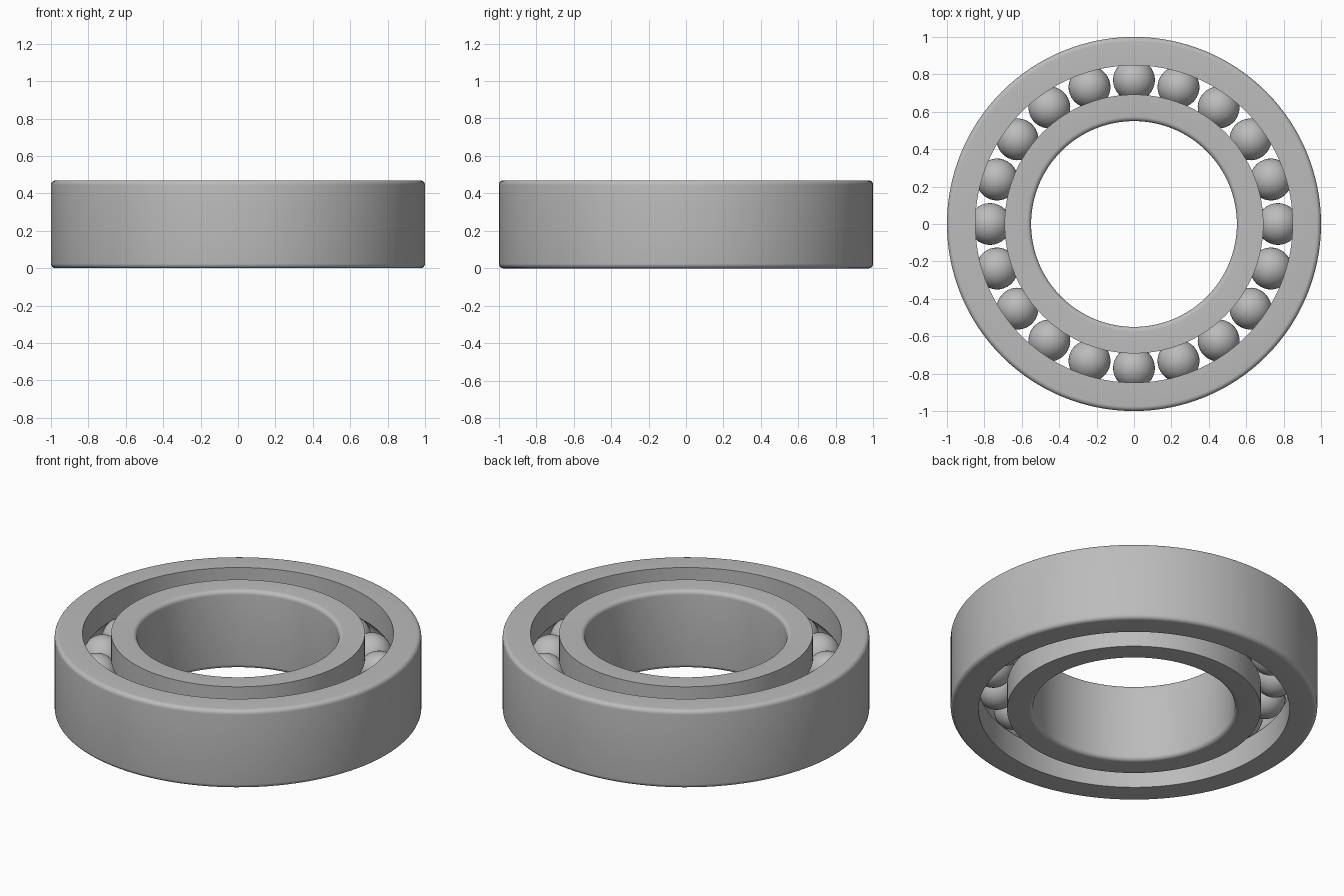
import bpy
import bmesh
from math import sin, cos, pi, sqrt, radians, atan2

HEIGHT = 0.47
MID = HEIGHT / 2
PITCH = 0.77        # radius of the circle the balls run on
BALL = 0.112        # ball radius
GAP = 0.078         # half the clearance between the rings
FILLET = 0.025
BALLS = 20
SEGMENTS = 128

cube = bpy.data.objects.get("Cube")
if cube:
    bpy.data.objects.remove(cube, do_unlink=True)

steel = bpy.data.materials.new("grey steel")
steel.use_nodes = True
colour = (0.5, 0.5, 0.5, 1)
steel.diffuse_color = colour
steel.node_tree.nodes["Principled BSDF"].inputs["Base Color"].default_value = colour


def finish(name, bm):
    bmesh.ops.recalc_face_normals(bm, faces=bm.faces)
    mesh = bpy.data.meshes.new(name)
    bm.to_mesh(mesh)
    bm.free()
    mesh.materials.append(steel)
    obj = bpy.data.objects.new(name, mesh)
    bpy.context.collection.objects.link(obj)
    bpy.ops.object.select_all(action='DESELECT')
    obj.select_set(True)
    bpy.context.view_layer.objects.active = obj
    bpy.ops.object.shade_smooth_by_angle(angle=radians(30))
    return obj


def arc(r, z, radius, start, end, steps):
    angles = [start + (end - start) * i / steps for i in range(steps + 1)]
    return [(r + radius * cos(a), z + radius * sin(a)) for a in angles]


def race(name, plain_radius, side):
    """Ring with a rounded plain wall and a grooved wall; side is +1 for the outer ring."""
    wall = PITCH + side * GAP
    centre = plain_radius - side * FILLET
    half = atan2(sqrt(BALL ** 2 - GAP ** 2), GAP)
    out = 0 if side > 0 else pi
    # Plain wall with a fillet at each rim
    profile = arc(centre, FILLET, FILLET, out - side * pi / 2, out, 6)
    profile += arc(centre, HEIGHT - FILLET, FILLET, out, out + side * pi / 2, 6)
    # Grooved wall, from the top down
    profile.append((wall, HEIGHT))
    profile += arc(PITCH, MID, BALL, out + side * half, out - side * half, 14)
    profile.append((wall, 0))

    bm = bmesh.new()
    loops = []
    for i in range(SEGMENTS):
        a = 2 * pi * i / SEGMENTS
        loops.append([bm.verts.new((r * cos(a), r * sin(a), z)) for r, z in profile])
    for i, loop in enumerate(loops):
        following = loops[(i + 1) % SEGMENTS]
        for j in range(len(profile)):
            k = (j + 1) % len(profile)
            bm.faces.new((loop[j], following[j], following[k], loop[k]))
    return finish(name, bm)


# Rings
race("outer_ring", 1.0, 1)
race("inner_ring", 0.55, -1)

# Balls
bm = bmesh.new()
bmesh.ops.create_uvsphere(bm, u_segments=32, v_segments=20, radius=BALL)
first = finish("ball_1", bm)
for i in range(BALLS):
    ball = first
    if i:
        ball = bpy.data.objects.new(f"ball_{i + 1}", first.data)
        bpy.context.collection.objects.link(ball)
    a = 2 * pi * i / BALLS
    ball.location = (PITCH * cos(a), PITCH * sin(a), MID)
    ball.rotation_euler.z = a
